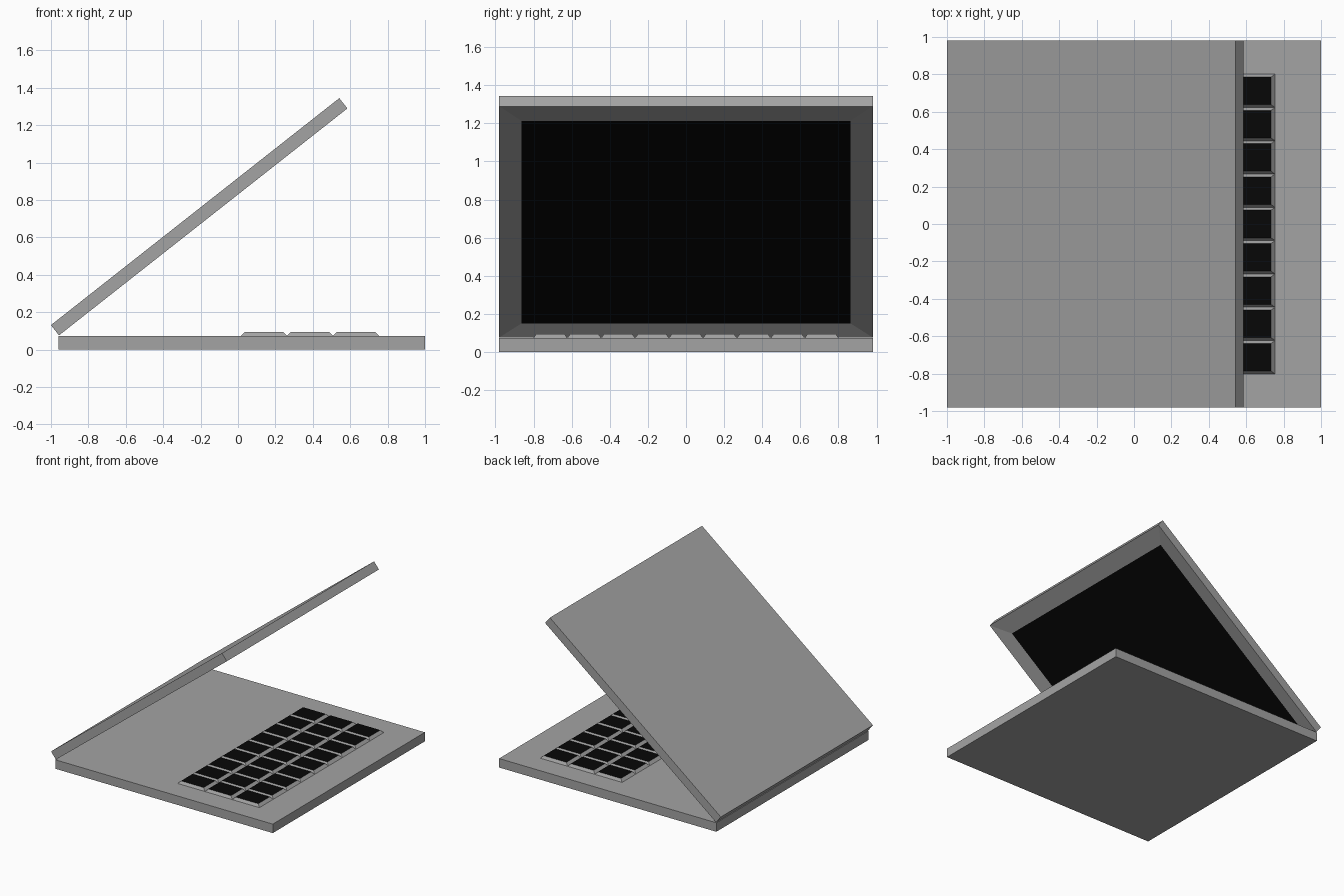
import bpy, bmesh, math
from mathutils import Matrix, Vector

if "Cube" in bpy.data.objects:
    bpy.data.objects.remove(bpy.data.objects["Cube"])


def make_material(name, value):
    mat = bpy.data.materials.new(name)
    mat.diffuse_color = (value, value, value, 1)
    mat.use_nodes = True
    mat.node_tree.nodes["Principled BSDF"].inputs["Base Color"].default_value = mat.diffuse_color
    return mat


grey = make_material("grey_metal", 0.37)
black = make_material("black_glass", 0.002)


def add_box(bm, size, centre):
    """Add a box and return its top face."""
    m = Matrix.Translation(centre) @ Matrix.Diagonal((*size, 1))
    verts = bmesh.ops.create_cube(bm, size=1, matrix=m)["verts"]
    faces = {f for v in verts for f in v.link_faces}
    return max(faces, key=lambda f: f.calc_center_median().z)


def finish(bm, name):
    mesh = bpy.data.meshes.new(name)
    bmesh.ops.recalc_face_normals(bm, faces=bm.faces)
    bm.to_mesh(mesh)
    bm.free()
    mesh.materials.append(grey)
    mesh.materials.append(black)
    ob = bpy.data.objects.new(name, mesh)
    bpy.context.collection.objects.link(ob)
    return ob


# Base slab
bm = bmesh.new()
add_box(bm, (1.96, 1.96, 0.073), (0.02, 0, 0.0365))
finish(bm, "base")

# Keyboard: 3 x 9 tapered keys with black tops
bm = bmesh.new()
KX, KY, H = 0.246, 0.178, 0.021
for i in range(3):
    for j in range(9):
        c = Vector((0.016 + KX * (i + 0.5), KY * (j - 4), 0.073 + H / 2))
        top = add_box(bm, (KX, KY, H), c)
        for v in top.verts:
            v.co.x = c.x + (v.co.x - c.x) * 0.83
            v.co.y = c.y + (v.co.y - c.y) * 0.83
        top.material_index = 1
finish(bm, "keys")

# Lid: built flat with the screen side up, hinge edge along local x = 0
bm = bmesh.new()
L, T = 1.962, 0.07
top = add_box(bm, (L, 1.96, T), (L / 2, 0, -T / 2))
bmesh.ops.inset_region(bm, faces=[top], thickness=0.116, use_even_offset=True)
top.material_index = 1
for v in top.verts:                  # shallow sloping bezel, wider at the tip
    v.co.x = 0.101 if v.co.x < L / 2 else L - 0.141
    v.co.z = -0.014
# Turn the screen side down and tilt about the hinge
tilt = Matrix.Rotation(-math.radians(38.2), 4, 'Y')
flip = Matrix.Rotation(math.pi, 4, 'X')
lid_place = Matrix.Translation((-0.957, 0, 0.076)) @ tilt @ flip
bmesh.ops.transform(bm, matrix=lid_place, verts=bm.verts)
finish(bm, "lid_with_screen")
